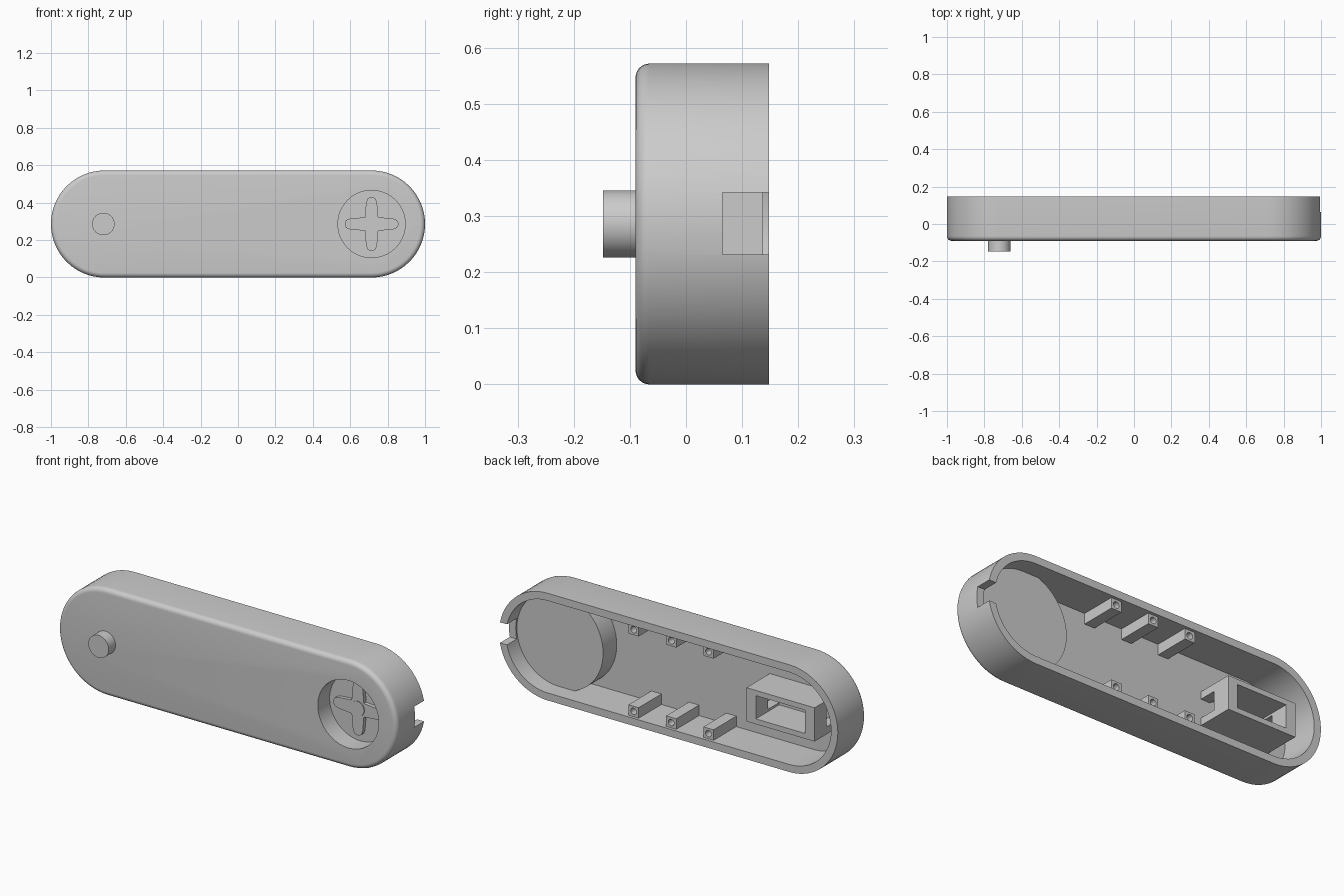
import bpy, bmesh
from math import sin, cos, pi, radians

if "Cube" in bpy.data.objects:
    bpy.data.objects.remove(bpy.data.objects["Cube"])

MID, CAP_X, R = 0.286, 0.714, 0.286     # mid height, end-cap centre, end-cap radius
FRONT, BACK, FLOOR = -0.09, 0.148, -0.06

grey = bpy.data.materials.new("plain grey")
grey.use_nodes = True
colour = (0.6, 0.6, 0.6, 1)
grey.diffuse_color = colour
grey.node_tree.nodes["Principled BSDF"].inputs["Base Color"].default_value = colour


def loft(name, rings):
    """Closed solid through (outline, y) rings, capped at both ends."""
    bm = bmesh.new()
    loops = [[bm.verts.new((x, y, z)) for x, z in outline] for outline, y in rings]
    n = len(loops[0])
    for a, b in zip(loops, loops[1:]):
        for i in range(n):
            j = (i + 1) % n
            bm.faces.new((a[i], a[j], b[j], b[i]))
    bm.faces.new(loops[0])
    bm.faces.new(loops[-1])
    bmesh.ops.recalc_face_normals(bm, faces=bm.faces)
    mesh = bpy.data.meshes.new(name)
    bm.to_mesh(mesh)
    bm.free()
    mesh.materials.append(grey)
    ob = bpy.data.objects.new(name, mesh)
    bpy.context.collection.objects.link(ob)
    return ob


def stadium(r, n=32):
    pts = []
    for side, start in ((1, -pi / 2), (-1, pi / 2)):
        for i in range(n + 1):
            a = start + pi * i / n
            pts.append((side * CAP_X + r * cos(a), MID + r * sin(a)))
    return pts


def circle(x, z, r, n=64):
    return [(x + r * cos(2 * pi * i / n), z + r * sin(2 * pi * i / n)) for i in range(n)]


def rod(name, x, z, r, y0, y1, n=64):
    outline = circle(x, z, r, n)
    return loft(name, [(outline, y0), (outline, y1)])


def block(name, x0, x1, y0, y1, z0, z1):
    outline = [(x0, z0), (x1, z0), (x1, z1), (x0, z1)]
    return loft(name, [(outline, y0), (outline, y1)])


def boolean(target, tool, operation):
    """Bake a boolean into the target and discard the tool."""
    tool.hide_render = True
    mod = target.modifiers.new(operation.lower(), 'BOOLEAN')
    mod.operation, mod.object, mod.solver = operation, tool, 'EXACT'
    bpy.ops.object.select_all(action='DESELECT')
    bpy.context.view_layer.objects.active = target
    target.select_set(True)
    bpy.ops.object.modifier_apply(modifier=mod.name)
    bpy.data.objects.remove(tool)


# Hollow shell with a rounded front edge
FILLET, WALL = 0.025, 0.04
rings = []
for i in range(7):
    a = pi / 2 * i / 6
    rings.append((stadium(R - FILLET * (1 - sin(a))), FRONT + FILLET * (1 - cos(a))))
rings += [(stadium(R), BACK), (stadium(R - WALL), BACK), (stadium(R - WALL), FLOOR)]
shell = loft("shell", rings)

# Round housing inside, with its front recess, and the slot in the end wall
boolean(shell, rod("housing", CAP_X, MID, 0.263, -0.075, 0.055), 'UNION')
boolean(shell, rod("recess_cutter", CAP_X, MID, 0.18, -0.2, 0.01), 'DIFFERENCE')
boolean(shell, block("slot_cutter", 0.85, 1.1, 0.065, 0.2, 0.232, 0.342), 'DIFFERENCE')
parts = [shell]

# Push button
parts.append(rod("button", -0.72, MID, 0.06, -0.148, -0.08))

# Four-armed rotor in the recess
arm = [(0.036, -0.036), (0.07, -0.033), (0.115, -0.029), (0.134, -0.022), (0.143, -0.009),
       (0.143, 0.009), (0.134, 0.022), (0.115, 0.029), (0.07, 0.033)]
rotor = []
for k in range(4):
    c, s = cos(k * pi / 2), sin(k * pi / 2)
    rotor += [(CAP_X + u * c - v * s, MID + u * s + v * c) for u, v in arm]
parts.append(loft("rotor", [(rotor, -0.01), (rotor, 0.02)]))
parts.append(rod("rotor_hub", CAP_X, MID, 0.04, -0.015, 0.02, 32))

# Screw posts along both long walls
for side, label in ((1, "upper"), (-1, "lower")):
    for i, x in enumerate((-0.225, -0.005, 0.217)):
        z0, z1 = sorted((MID + side * 0.19, MID + side * 0.26))
        post = block(f"{label}_screw_post_{i + 1}", x - 0.03, x + 0.03, FLOOR - 0.01, 0.132, z0, z1)
        hole = rod("hole_cutter", x, MID + side * 0.218, 0.017, 0.03, 0.2, 24)
        boolean(post, hole, 'DIFFERENCE')
        parts.append(post)

# Open rectangular frame with slots at both ends
frame = block("socket_frame", -0.855, -0.453, FLOOR - 0.01, 0.137, MID - 0.09, MID + 0.09)
boolean(frame, block("window_cutter", -0.8, -0.508, -0.2, 0.3, MID - 0.062, MID + 0.062), 'DIFFERENCE')
boolean(frame, block("end_slot_cutter", -1, -0.3, -0.2, 0.035, MID - 0.05, MID + 0.05), 'DIFFERENCE')
parts.append(frame)

# Smooth curved walls, keep edges crisp
bpy.ops.object.select_all(action='DESELECT')
for ob in parts:
    ob.select_set(True)
bpy.context.view_layer.objects.active = shell
bpy.ops.object.shade_smooth_by_angle(angle=radians(30))
